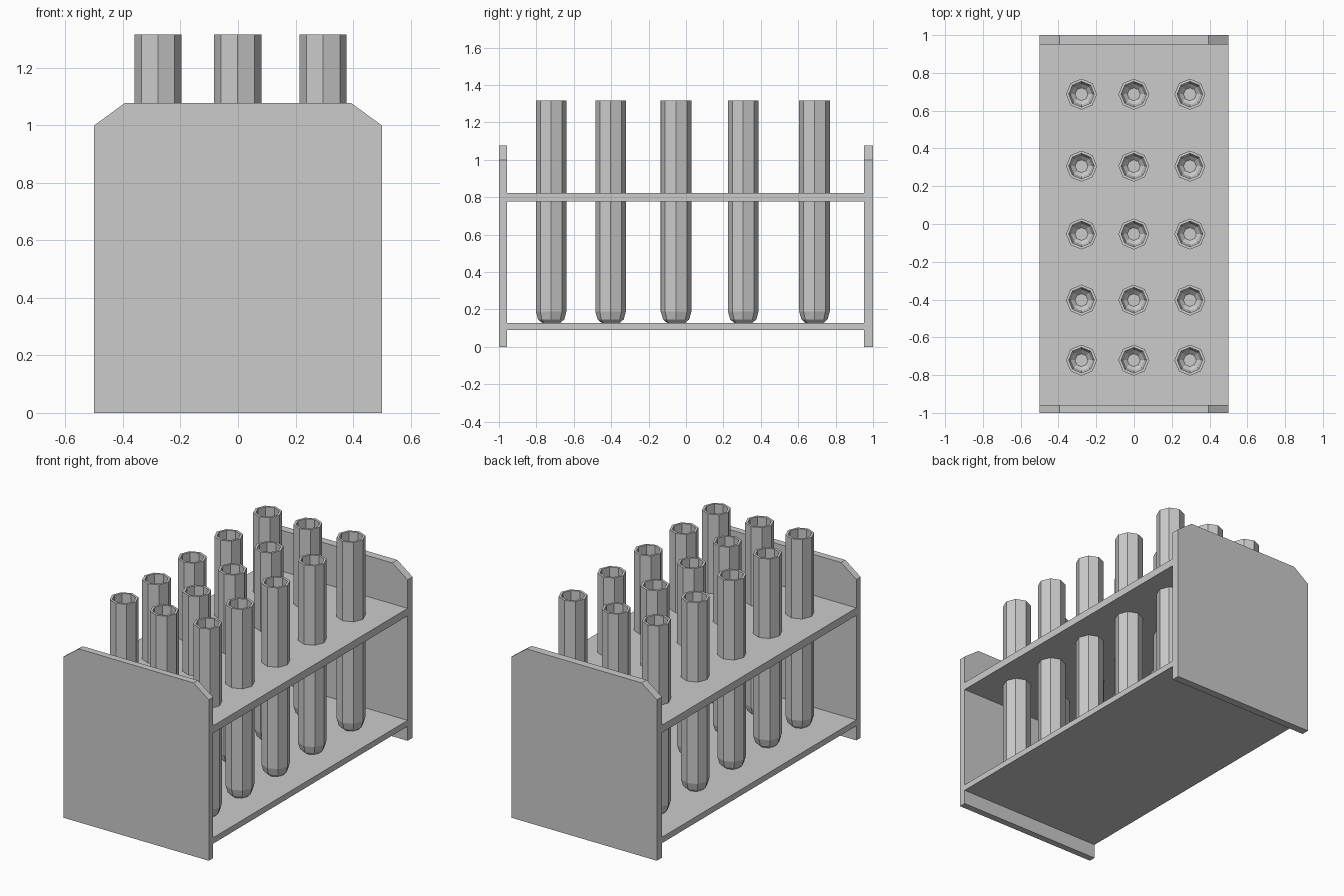
import bpy, bmesh
from math import cos, sin, pi

if "Cube" in bpy.data.objects:
    bpy.data.objects.remove(bpy.data.objects["Cube"])

XS = (-0.278, -0.001, 0.296)
YS = (-0.721, -0.403, -0.053, 0.306, 0.687)
SIDES = 8


def make_object(name, bm):
    bmesh.ops.recalc_face_normals(bm, faces=bm.faces)
    mesh = bpy.data.meshes.new(name)
    bm.to_mesh(mesh)
    bm.free()
    obj = bpy.data.objects.new(name, mesh)
    bpy.context.collection.objects.link(obj)
    return obj


def prism(name, outline, y0, y1):
    """Extrude an XZ outline from y0 to y1."""
    bm = bmesh.new()
    face = bm.faces.new([bm.verts.new((x, y0, z)) for x, z in outline])
    new = bmesh.ops.extrude_face_region(bm, geom=[face])["geom"]
    verts = [v for v in new if isinstance(v, bmesh.types.BMVert)]
    bmesh.ops.translate(bm, verts=verts, vec=(0, y1 - y0, 0))
    return make_object(name, bm)


def add_lathe(bm, profile, cx, cy):
    """Faceted solid from (radius, z) rings, closed by end caps."""
    rings = [[bm.verts.new((cx + r * cos(2 * pi * i / SIDES),
                            cy + r * sin(2 * pi * i / SIDES), z))
              for i in range(SIDES)] for r, z in profile]
    for a, b in zip(rings, rings[1:]):
        for i in range(SIDES):
            j = (i + 1) % SIDES
            bm.faces.new((a[i], a[j], b[j], b[i]))
    bm.faces.new(rings[0])
    bm.faces.new(rings[-1])


# End panels with clipped top corners
panel = [(-0.5, 0), (0.5, 0), (0.5, 1.0), (0.395, 1.077), (-0.395, 1.077), (-0.5, 1.0)]
prism("front_end_panel", panel, -1.0, -0.958)
prism("back_end_panel", panel, 0.951, 1.0)

# Shelves between the panels
def shelf(name, z0, z1):
    return prism(name, [(-0.5, z0), (0.5, z0), (0.5, z1), (-0.5, z1)], -0.958, 0.951)

shelf("lower_shelf", 0.09, 0.127)
upper = shelf("upper_shelf", 0.776, 0.823)

# Holes through the upper shelf, their edges hidden inside the tube walls
bm = bmesh.new()
for x in XS:
    for y in YS:
        add_lathe(bm, [(0.075, 0.7), (0.075, 0.9)], x, y)
cutter = make_object("hole_cutter", bm)
cutter.hide_render = True
cutter.hide_set(True)
cut = upper.modifiers.new("holes", 'BOOLEAN')
cut.operation = 'DIFFERENCE'
cut.solver = 'EXACT'
cut.object = cutter

# Hollow test tubes: outside from the rounded base to the rim, then down the inside
tube = [(0.046, 0.126), (0.070, 0.147), (0.082, 0.19), (0.082, 1.316),
        (0.067, 1.316), (0.067, 0.2), (0.056, 0.162), (0.034, 0.142)]
for c, x in enumerate(XS):
    for r, y in enumerate(YS):
        bm = bmesh.new()
        add_lathe(bm, tube, x, y)
        make_object(f"test_tube_{c + 1}_{r + 1}", bm)
